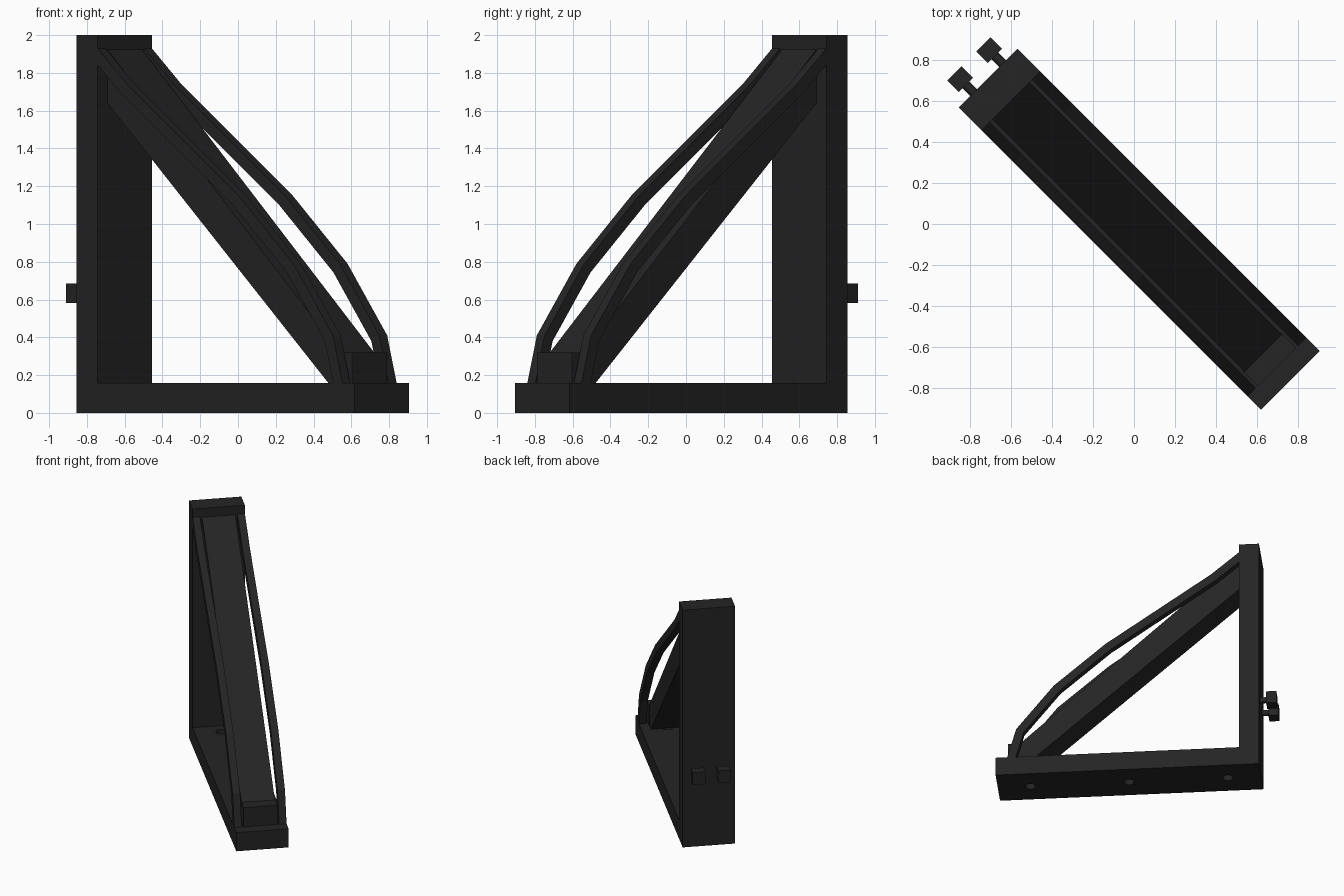
import bpy, bmesh, math
from mathutils import Matrix, Vector

if "Cube" in bpy.data.objects:
    bpy.data.objects.remove(bpy.data.objects["Cube"])

TURN = Matrix.Rotation(math.radians(-45), 4, 'Z')   # bracket runs diagonally
HALF = 0.203          # half width of post and base
BASE_TOP = 0.157
POST_FACE = -0.848

steel = bpy.data.materials.new("black_steel")
steel.diffuse_color = (0.0185, 0.0180, 0.0185, 1)
steel.use_nodes = True
steel.node_tree.nodes["Principled BSDF"].inputs["Base Color"].default_value = steel.diffuse_color


def extrude_profile(name, pts, v0, v1):
    """Extrude a (length, height) outline across the width from v0 to v1."""
    bm = bmesh.new()
    face = bm.faces.new([bm.verts.new((u, v0, z)) for u, z in pts])
    ext = bmesh.ops.extrude_face_region(bm, geom=[face])
    moved = [g for g in ext["geom"] if isinstance(g, bmesh.types.BMVert)]
    bmesh.ops.translate(bm, vec=(0, v1 - v0, 0), verts=moved)
    bmesh.ops.recalc_face_normals(bm, faces=bm.faces)
    return finish(name, bm)


def finish(name, bm):
    me = bpy.data.meshes.new(name)
    bm.to_mesh(me)
    bm.free()
    me.materials.append(steel)
    ob = bpy.data.objects.new(name, me)
    ob.matrix_world = TURN
    bpy.context.collection.objects.link(ob)
    return ob


def box(name, u0, u1, v0, v1, z0, z1):
    return extrude_profile(name, [(u0, z0), (u1, z0), (u1, z1), (u0, z1)], v0, v1)


def cylinder(name, r, depth, matrix, sides=16):
    bm = bmesh.new()
    bmesh.ops.create_cone(bm, cap_ends=True, segments=sides, radius1=r,
                          radius2=r, depth=depth, matrix=matrix)
    return finish(name, bm)


# Upright post and base plate
box("post", -1.006, POST_FACE, -HALF, HALF, 0, 2)
base = box("base", -1.006, 1.077, -HALF, HALF, 0, BASE_TOP)

# Three mounting holes through the base
for i, u in enumerate((-0.74, 0.04, 0.82)):
    cutter = cylinder(f"hole_cutter_{i}", 0.042, 0.6, Matrix.Translation((u, 0, 0)))
    cutter.hide_render = True
    cutter.hide_set(True)
    mod = base.modifiers.new("hole", 'BOOLEAN')
    mod.operation = 'DIFFERENCE'
    mod.object = cutter

# Diagonal beam and its toe block
extrude_profile("diagonal_beam",
                [(POST_FACE, 1.64), (POST_FACE, 1.925), (0.89, 0.32),
                 (0.89, BASE_TOP), (0.807, BASE_TOP)], -0.129, 0.129)
box("toe_block", 0.88, 0.986, -0.131, 0.131, BASE_TOP, 0.32)

# Bent side rails: outer outline offset inward by the rail thickness
T = 0.066
outer = [Vector(p) for p in ((POST_FACE, 1.93), (-0.627, 1.74), (0.207, 1.15),
                             (0.617, 0.79), (0.914, 0.41), (0.985, BASE_TOP))]
dirs = [(b - a).normalized() for a, b in zip(outer, outer[1:])]
normals = [Vector((d.y, -d.x)) for d in dirs]      # points down and back
inner = [outer[0] - Vector((0, T / dirs[0].x))]
for p, n0, n1 in zip(outer[1:-1], normals, normals[1:]):
    m = (n0 + n1).normalized()
    inner.append(p + m * (T / m.dot(n0)))
inner.append(outer[-1] - Vector((T / -dirs[-1].y, 0)))
rail = [tuple(p) for p in outer + inner[::-1]]
for side, s in (("left", -1), ("right", 1)):
    extrude_profile(f"{side}_rail", rail, s * 0.145, s * HALF)

# Two square-headed bolts on the back of the post
for side, s in (("left", -1), ("right", 1)):
    v = s * 0.1
    box(f"{side}_bolt_head", -1.138, -1.058, v - 0.049, v + 0.049, 0.582, 0.685)
    cylinder(f"{side}_bolt_shaft", 0.024, 0.08,
             Matrix.Translation((-1.03, v, 0.633)) @ Matrix.Rotation(math.pi / 2, 4, 'Y'))
